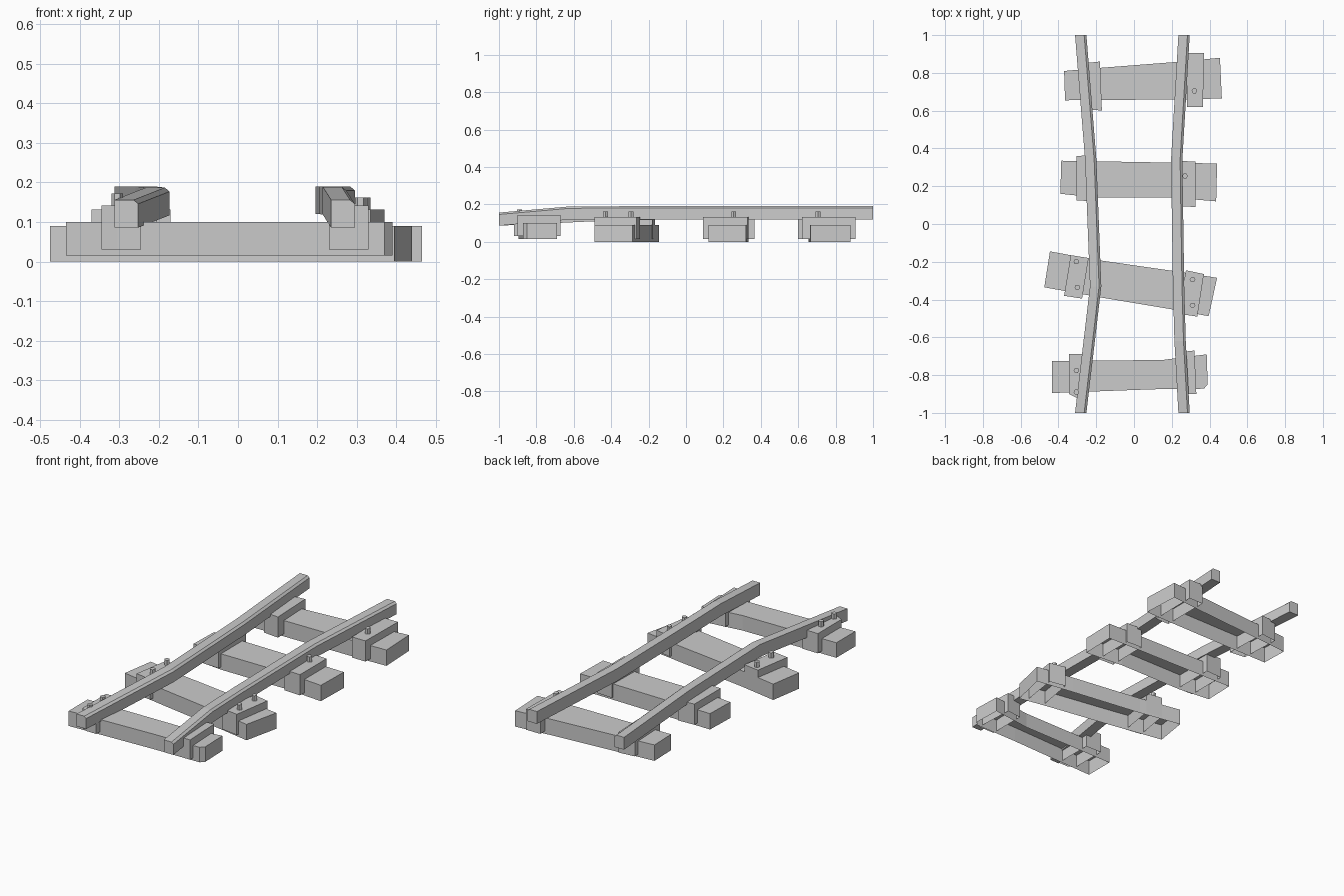
import bpy, bmesh
from math import cos, sin, tau

if "Cube" in bpy.data.objects:
    bpy.data.objects.remove(bpy.data.objects["Cube"])


def finish(name, bm):
    bmesh.ops.recalc_face_normals(bm, faces=bm.faces)
    me = bpy.data.meshes.new(name)
    bm.to_mesh(me)
    bm.free()
    ob = bpy.data.objects.new(name, me)
    bpy.context.collection.objects.link(ob)
    return ob


def shell(name, outline, z0, z1):
    """Upright prism with a top and walls, open underneath."""
    bm = bmesh.new()
    lo = [bm.verts.new((x, y, z0)) for x, y in outline]
    hi = [bm.verts.new((x, y, z1)) for x, y in outline]
    n = len(outline)
    for i in range(n):
        j = (i + 1) % n
        bm.faces.new((lo[i], lo[j], hi[j], hi[i]))
    top = bm.faces.new(hi)
    finish(name, bm)


def rail(name, path):
    """Sweep a rail section with one chamfered upper corner along y."""
    section = [(-.03, 0), (.03, 0), (.03, .06), (.018, .07), (-.03, .07)]
    bm = bmesh.new()
    rings = [[bm.verts.new((x + u, y, z + v)) for u, v in section]
             for x, y, z in path]
    for a, b in zip(rings, rings[1:]):
        for i in range(5):
            j = (i + 1) % 5
            bm.faces.new((a[i], a[j], b[j], b[i]))
    bm.faces.new(rings[0])
    bm.faces.new(rings[-1])
    finish(name, bm)


def bolt(name, x, y, z0, z1):
    shell(name, [(x + .015 * cos(tau * k / 6), y + .015 * sin(tau * k / 6))
                 for k in range(6)], z0, z1)


# Crooked rails
rail("left_rail", [(-.282, -1, .086), (-.203, -.33, .117),
                   (-.229, .34, .12), (-.282, 1, .12)])
rail("right_rail", [(.265, -1, .086), (.244, -.62, .119), (.236, -.33, .12),
                    (.226, .34, .12), (.265, 1, .12)])

# Sleepers: outline, clamp outlines, bolts, base height, top height
ties = [
    ([(-.435, -.895), (.1, -.875), (.37, -.872), (.39, -.85), (.385, -.69),
      (.15, -.72), (-.435, -.725)],
     [[(-.345, -.9), (-.305, -.92), (-.245, -.92), (-.245, -.69), (-.345, -.688)],
      [(.23, -.9), (.33, -.9), (.32, -.67), (.23, -.68)]],
     [(-.305, -.775), (-.305, -.89)], .015, .1),
    ([(-.475, -.335), (-.17, -.39), (.22, -.455), (.395, -.488), (.44, -.285),
      (.22, -.25), (-.2, -.19), (-.445, -.145)],
     [[(-.37, -.38), (-.275, -.395), (-.24, -.18), (-.335, -.165)],
      [(.235, -.475), (.335, -.49), (.37, -.265), (.275, -.245)]],
     [(-.305, -.2), (-.3, -.335), (.31, -.295), (.31, -.43)], 0, .09),
    ([(-.39, .16), (-.2, .14), (.2, .14), (.435, .12), (.44, .32),
      (.2, .325), (-.385, .335)],
     [[(-.305, .125), (-.205, .12), (-.205, .365), (-.305, .36)],
      [(.225, .095), (.325, .09), (.325, .33), (.23, .335)]],
     [(.27, .255)], 0, .09),
    ([(-.365, .655), (.3, .66), (.465, .665), (.455, .88), (.25, .86),
      (-.2, .825), (-.37, .81)],
     [[(-.265, .61), (-.17, .6), (-.18, .86), (-.275, .85)],
      [(.28, .62), (.365, .62), (.37, .905), (.28, .905)]],
     [(.32, .705)], 0, .09),
]

for i, (outline, clamps, bolts, z0, z1) in enumerate(ties, 1):
    shell(f"sleeper_{i}", outline, z0, z1)
    for side, c in zip(("left", "right"), clamps):
        shell(f"{side}_clamp_{i}", c, z0 + .015, z1 + .042)
    for k, (x, y) in enumerate(bolts, 1):
        bolt(f"bolt_{i}_{k}", x, y, z1 + .04, z1 + .072)
